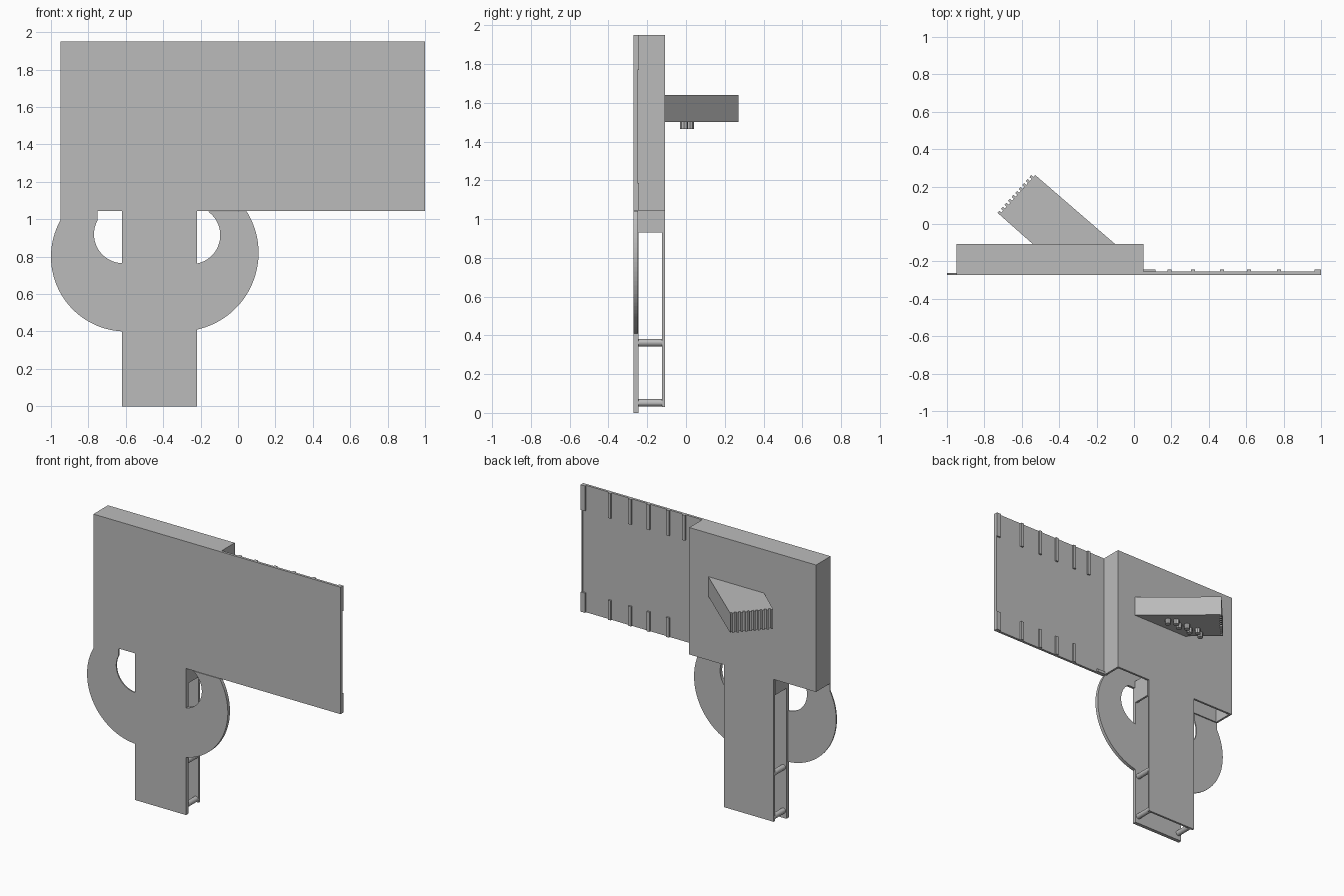
import bpy, bmesh, math

default = bpy.data.objects.get("Cube")
if default:
    bpy.data.objects.remove(default, do_unlink=True)

gray = bpy.data.materials.new("plain_gray")
gray.use_nodes = True
COLOR = (0.5, 0.5, 0.5, 1)
gray.diffuse_color = COLOR
gray.node_tree.nodes["Principled BSDF"].inputs["Base Color"].default_value = COLOR


def finish(name, bm, smooth=False):
    bmesh.ops.recalc_face_normals(bm, faces=bm.faces)
    mesh = bpy.data.meshes.new(name)
    bm.to_mesh(mesh)
    bm.free()
    mesh.materials.append(gray)
    for p in mesh.polygons:
        p.use_smooth = smooth and len(p.vertices) == 4
    obj = bpy.data.objects.new(name, mesh)
    bpy.context.collection.objects.link(obj)
    return obj


def prism(name, points, low, high, axis="y"):
    """Extrude a flat outline along y (x, z points) or z (x, y points)."""
    bm = bmesh.new()
    place = (lambda a, b: (a, low, b)) if axis == "y" else (lambda a, b: (a, b, low))
    face = bm.faces.new([bm.verts.new(place(a, b)) for a, b in points])
    moved = bmesh.ops.extrude_face_region(bm, geom=[face])["geom"]
    shift = (0, high - low, 0) if axis == "y" else (0, 0, high - low)
    bmesh.ops.translate(bm, vec=shift, verts=[v for v in moved if isinstance(v, bmesh.types.BMVert)])
    return finish(name, bm)


def box(name, x, y, z):
    return prism(name, [(x[0], z[0]), (x[1], z[0]), (x[1], z[1]), (x[0], z[1])], *y)


def rod(name, x, z, radius, y):
    return prism(name, arc(x, z, radius, 0, 345, 23), *y)


def arc(cx, cz, r, start, end, steps=32):
    angles = [math.radians(start + (end - start) * i / steps) for i in range(steps + 1)]
    return [(cx + r * math.cos(a), cz + r * math.sin(a)) for a in angles]


FRONT, BACK = -0.272, -0.108
BASE, TOP = 1.045, 1.95
LEFT, RIGHT = -0.95, 0.05
S0, S1 = -0.62, -0.22
WALL = 0.015

# Wide front panel and hollow housing, open underneath
box("front_panel", (LEFT, 1), (FRONT, -0.254), (BASE, TOP))
box("housing_back", (LEFT, RIGHT), (BACK - WALL, BACK), (BASE, TOP))
box("housing_top", (LEFT, RIGHT), (-0.254, BACK - WALL), (TOP - WALL, TOP))
for side, x in (("right", LEFT), ("left", RIGHT - WALL)):
    box("housing_wall_" + side, (x, x + WALL), (-0.254, BACK - WALL), (BASE, TOP - WALL))

# Short ribs behind the panel edges
for i, x in enumerate((0.19, 0.315, 0.47, 0.615, 0.775, 0.983)):
    half = 0.017 if x > 0.9 else 0.011
    box(f"upper_rib_{i}", (x - half, x + half), (-0.254, -0.242), (TOP - 0.18, TOP))
    if i:
        box(f"lower_rib_{i}", (x - half, x + half), (-0.254, -0.242), (BASE, BASE + 0.14))
box("corner_ledge", (RIGHT, 0.115), (-0.254, -0.242), (BASE, BASE + 0.02))
box("panel_end_lip", (0.992, 1), (-0.254, -0.249), (BASE, TOP))

# Handle plates, side webs and spacer pins
box("handle_front", (S0, S1), (FRONT, -0.246), (0, BASE))
box("handle_back", (S0 + 0.004, S1 - 0.004), (BACK - WALL, BACK), (0.03, BASE))
for side, x in (("right", S0), ("left", S1 - WALL)):
    box("handle_web_" + side, (x, x + WALL), (-0.25, BACK - WALL), (0.93, BASE + 0.05))
    for level, z in (("lower", 0.052), ("upper", 0.362)):
        px = S0 + 0.025 if side == "right" else S1 - 0.025
        rod(f"{level}_pin_{side}", px, z, 0.019, (-0.25, BACK - WALL))

# Curved guards either side of the handle
right_guard = arc(-0.6, 0.8, 0.4, 151, 267)
right_guard += arc(-0.615, 0.92, 0.155, 268, 151)
right_guard += [(-0.75, BASE), (LEFT, BASE)]
prism("guard_right", right_guard, FRONT, -0.263)
left_guard = arc(-0.31, 0.82, 0.42, 32, -77.6)
left_guard += arc(-0.25, 0.915, 0.155, -79, 55)
prism("guard_left", left_guard, FRONT, -0.248)

# Angled rear grip with a serrated end
start, end = (-0.73, 0.06), (-0.54, 0.272)
teeth = 10
outline = [(-0.54, BACK), start]
for i in range(teeth):
    for t, depth in ((i + 0.5, 0), (i + 0.5, 0.015), (i + 1, 0.015), (i + 1, 0)):
        f = t / teeth
        outline.append((start[0] + (end[0] - start[0]) * f + depth * 0.75,
                        start[1] + (end[1] - start[1]) * f - depth * 0.66))
outline.append((-0.1, BACK))
prism("rear_grip", outline, 1.5, 1.64, "z")

# Row of small studs under the grip
for i in range(7):
    x = -0.59 + i * 0.047
    y = 0.02 if i % 2 else -0.01
    prism(f"grip_stud_{i}", arc(x, y, 0.02, 0, 315, 7), 1.465, 1.5, "z")
